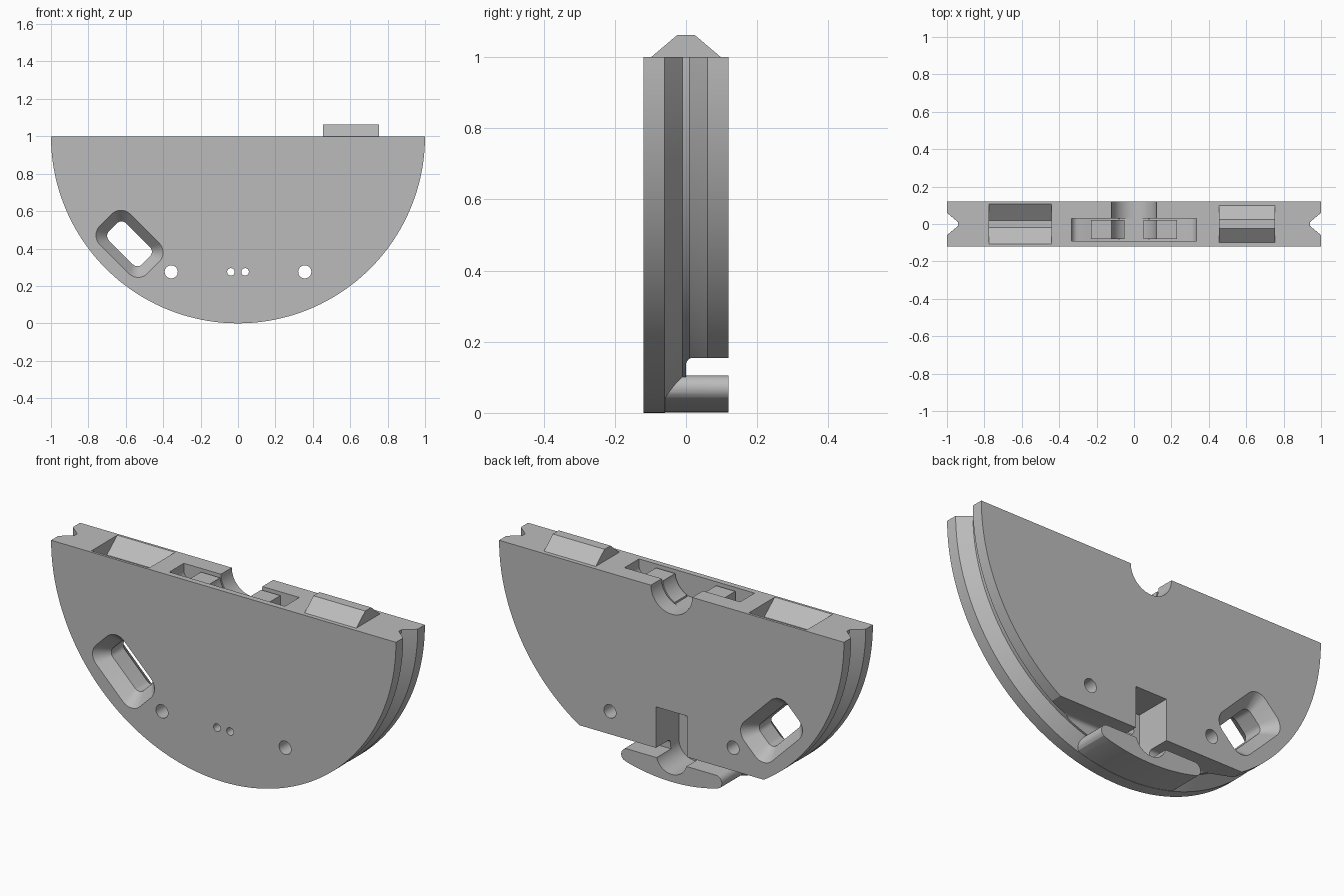
import bpy, bmesh
from math import sin, cos, pi, radians, sqrt

cube = bpy.data.objects.get("Cube")
if cube:
    bpy.data.objects.remove(cube, do_unlink=True)

grey = bpy.data.materials.new("plain_grey")
grey.use_nodes = True
grey.diffuse_color = (0.5, 0.5, 0.5, 1)
grey.node_tree.nodes["Principled BSDF"].inputs["Base Color"].default_value = (0.5, 0.5, 0.5, 1)


def loft(name, rings):
    """Closed solid through a series of equal-length rings."""
    bm = bmesh.new()
    loops = [[bm.verts.new(p) for p in ring] for ring in rings]
    n = len(loops[0])
    for a, b in zip(loops, loops[1:]):
        for i in range(n):
            j = (i + 1) % n
            bm.faces.new((a[i], a[j], b[j], b[i]))
    bm.faces.new(loops[0])
    bm.faces.new(loops[-1])
    bmesh.ops.recalc_face_normals(bm, faces=bm.faces)
    me = bpy.data.meshes.new(name)
    bm.to_mesh(me)
    bm.free()
    me.materials.append(grey)
    ob = bpy.data.objects.new(name, me)
    bpy.context.collection.objects.link(ob)
    return ob


def prism_y(name, pts, y0, y1):
    return loft(name, [[(x, y, z) for x, z in pts] for y in (y0, y1)])


def prism_x(name, pts, x0, x1):
    return loft(name, [[(x, y, z) for y, z in pts] for x in (x0, x1)])


def rect(x0, x1, z0, z1):
    return [(x0, z0), (x1, z0), (x1, z1), (x0, z1)]


def arc(cx, cz, r, a0, a1, n):
    return [(cx + r * cos(radians(a0 + (a1 - a0) * i / n)),
             cz + r * sin(radians(a0 + (a1 - a0) * i / n))) for i in range(n + 1)]


def circle(cx, cz, r, n=32):
    return arc(cx, cz, r, 0, 360, n)[:-1]


def combine(target, tool, operation="DIFFERENCE"):
    mod = target.modifiers.new(tool.name, "BOOLEAN")
    mod.operation = operation
    mod.solver = "EXACT"
    mod.object = tool
    bpy.context.view_layer.objects.active = target
    bpy.ops.object.modifier_apply(modifier=mod.name)
    bpy.data.objects.remove(tool, do_unlink=True)


def rounded_slot(a, b, r):
    """Rounded rectangle turned 45 degrees, for the window."""
    pts = []
    for k, (sx, sz) in enumerate([(1, 1), (-1, 1), (-1, -1), (1, -1)]):
        pts += arc(sx * (a - r), sz * (b - r), r, 90 * k, 90 * k + 90, 8)
    s = sqrt(0.5)
    return [(-0.58 + s * (u + v), 0.425 + s * (v - u)) for u, v in pts]


# Half-disc body
body = prism_y("half_disc_body", arc(0, 1, 1, 180, 360, 96), -0.12, 0.12)

# V groove around the rim
groove = [(1.03, -0.085), (0.94, -0.01), (0.94, 0.01), (1.03, 0.085)]
rings = []
for i in range(101):
    t = radians(175 + 190 * i / 100)
    rings.append([(r * cos(t), y, 1 + r * sin(t)) for r, y in groove])
combine(body, loft("rim_groove", rings))

# Undercut at the lower back with a rounded inner corner
undercut = [(0.2, -0.1), (0.2, 0.155)] + arc(0.02, 0.135, 0.02, 90, 180, 6) + [(0, -0.1)]
combine(body, prism_x("undercut", undercut, -0.8, 0.8))

# Foot with rounded ends below the undercut
half = arc(0, 1, 0.999, 270, 285, 16) + arc(0.257, 0.07, 0.035, -50, 90, 10)
foot = half + [(-x, z) for x, z in reversed(half[1:])]
combine(body, prism_y("foot", foot, -0.08, 0.12), "UNION")

# Upright slot in the back with a round bottom
slot = [(0.09, 0.37), (-0.09, 0.37)] + arc(0, 0.13, 0.09, 180, 360, 20)
combine(body, prism_y("back_slot", slot, -0.07, 0.2))

# Pocket in the top edge with a curved floor and rounded ends
half = [(x, 0.88 + 0.5 * x * x) for x in (0, 0.06, 0.12, 0.18, 0.24, 0.29)]
half += arc(0.295, 0.962, 0.04, -75, 0, 6) + [(0.335, 1.1)]
pocket = half + [(-x, z) for x, z in reversed(half[1:])]
combine(body, prism_y("top_pocket", pocket, -0.09, 0.03))

# Two blocks standing in the pocket
for side in (-1, 1):
    x0, x1 = sorted((side * 0.05, side * 0.23))
    combine(body, prism_y("pocket_block", rect(x0, x1, 0.85, 0.985), -0.08, 0.022), "UNION")

# Half-round notch in the top edge, open to the back
combine(body, prism_y("top_notch", circle(0, 1, 0.12, 48), -0.0895, 0.2))

# Socket in the top edge, the counterpart of the ridge
socket = [(-0.107, 1), (-0.02, 0.93), (0.02, 0.93), (0.107, 1), (0.107, 1.1), (-0.107, 1.1)]
combine(body, prism_x("top_socket", socket, -0.775, -0.44))

# Slanted window, flared on both faces
wide, narrow = rounded_slot(0.18, 0.115, 0.07), rounded_slot(0.125, 0.065, 0.035)
steps = [(wide, -0.2), (wide, -0.12), (narrow, -0.05), (narrow, 0.05), (wide, 0.12), (wide, 0.2)]
combine(body, loft("window", [[(x, y, z) for x, z in p] for p, y in steps]))

# Round through holes
for x, r in ((-0.357, 0.035), (0.357, 0.035), (-0.038, 0.02), (0.038, 0.02)):
    combine(body, prism_y("hole", circle(x, 0.275, r), -0.2, 0.2))

# Alignment ridge on the top edge
ridge = prism_x("alignment_ridge", [(-0.098, 1), (0.098, 1), (0.025, 1.062), (-0.025, 1.062)], 0.455, 0.755)

# Smooth the curved faces and keep the edges sharp
for ob in (body, ridge):
    bpy.ops.object.select_all(action="DESELECT")
    ob.select_set(True)
    bpy.context.view_layer.objects.active = ob
    bpy.ops.object.shade_smooth_by_angle(angle=radians(25))
